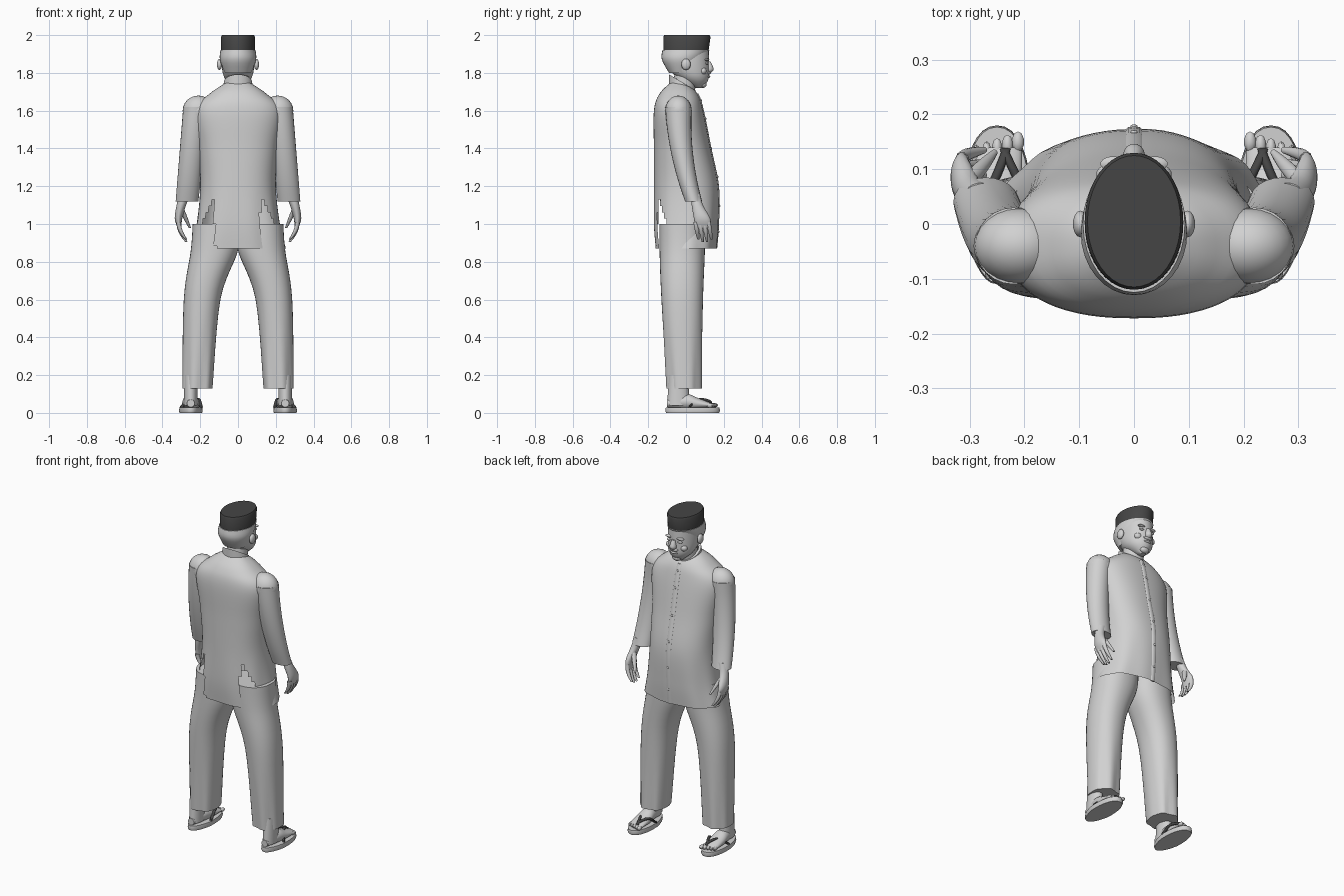
import bpy, bmesh, math
from mathutils import Vector, Matrix

cube = bpy.data.objects.get("Cube")
if cube:
    bpy.data.objects.remove(cube, do_unlink=True)


def material(name, value):
    mat = bpy.data.materials.new(name)
    mat.use_nodes = True
    colour = (value, value, value, 1)
    mat.diffuse_color = colour
    mat.node_tree.nodes["Principled BSDF"].inputs["Base Color"].default_value = colour
    return mat


GREY = material("light grey", .64)
DARK = material("charcoal", .06)


def finish(bm, name, mat):
    bmesh.ops.recalc_face_normals(bm, faces=bm.faces[:])
    mesh = bpy.data.meshes.new(name)
    bm.to_mesh(mesh)
    bm.free()
    mesh.materials.append(mat)
    part = bpy.data.objects.new(name, mesh)
    bpy.context.collection.objects.link(part)
    bpy.ops.object.select_all(action='DESELECT')
    part.select_set(True)
    bpy.context.view_layer.objects.active = part
    bpy.ops.object.shade_smooth_by_angle(angle=math.radians(45))


def spline(before, start, end, after, t):
    """Smooth blend from start to end, guided by the neighbouring values."""
    slope_in, slope_out = (end - before) / 2, (after - start) / 2
    ease = t * t * (3 - 2 * t)
    return (start + (end - start) * ease + slope_in * t * (1 - t) ** 2
            - slope_out * t * t * (1 - t))


def refine(rings, steps):
    """Add smooth in-between cross-sections."""
    padded = [rings[0], *rings, rings[-1]]
    result = []
    for window in zip(padded, padded[1:], padded[2:], padded[3:]):
        for k in range(steps):
            result.append([spline(*values, k / steps) for values in zip(*window)])
    return result + [rings[-1]]


def loft(name, rings, mat=GREY, side=1, axis="z", segments=24, steps=4, power=1,
         caps=True, deform=None, cut=None):
    """Skin oval sections (x, y, z, half width, half depth) along an axis."""
    bm = bmesh.new()
    loops = []
    for x, y, z, width, depth in refine(rings, steps):
        loop = []
        for i in range(segments):
            angle = math.tau * i / segments
            c, s = math.cos(angle), math.sin(angle)
            across = width * math.copysign(abs(c) ** power, c)
            along = depth * math.copysign(abs(s) ** power, s)
            offset = (across, along, 0) if axis == "z" else (across, 0, along)
            point = Vector((x, y, z)) + Vector(offset)
            if deform:
                deform(point, angle)
            point.x *= side
            loop.append(bm.verts.new(point))
        loops.append(loop)
    for low, high in zip(loops, loops[1:]):
        for i in range(segments):
            bm.faces.new((low[i - 1], low[i], high[i], high[i - 1]))
    if caps:
        bm.faces.new(loops[0])
        bm.faces.new(loops[-1])
    if cut:
        unwanted = [face for face in bm.faces if cut(face.calc_center_median())]
        bmesh.ops.delete(bm, geom=unwanted, context='FACES')
    finish(bm, name, mat)


def ball(name, position, size, segments=14):
    bm = bmesh.new()
    placing = Matrix.Translation(position) @ Matrix.Diagonal((*size, 1))
    bmesh.ops.create_uvsphere(bm, u_segments=segments, v_segments=segments // 2,
                              radius=1, matrix=placing)
    finish(bm, name, GREY)


# Cap, head, hair and neck
loft("cap", [(0, 0, 1.92, .09, .12), (0, .005, 1.99, .09, .125), (0, .005, 2, .085, .12)],
     DARK, segments=40, steps=1)
loft("head", [(0, .07, 1.72, .02, .02), (0, .04, 1.77, .07, .08), (0, .01, 1.84, .086, .112),
              (0, 0, 1.94, .085, .12)], segments=32)
loft("hair", [(0, -.03, 1.8, .07, .06), (0, -.02, 1.87, .096, .108), (0, 0, 1.92, .093, .125)],
     segments=32)
loft("neck", [(0, -.02, 1.65, .06, .06), (0, 0, 1.8, .06, .06)])

# Face details
loft("nose", [(0, .12, 1.86, .01, .01), (0, .125, 1.82, .02, .022), (0, .12, 1.8, .01, .01)],
     segments=14)
ball("moustache", (0, .118, 1.8), (.03, .014, .01))
ball("lips", (0, .115, 1.78), (.025, .014, .008))
ball("chin", (0, .09, 1.74), (.03, .02, .02))


# Shirt body with a rippled hem and a slit on each side
def ripple(point, angle):
    fall = max(0, 1.2 - point.z)
    swell = 1 + fall * math.sin(9 * angle + 1) / 20
    point.x *= swell
    point.y *= swell


def slit(centre):
    opening = (1.14 - centre.z) * .4
    return abs(centre.x) > .12 and 0 < centre.y + .15 < opening


shirt = [(0, -.04, 1.75, .06, .04), (0, -.04, 1.69, .15, .1), (0, -.04, 1.6, .23, .13),
         (0, -.02, 1.4, .21, .15), (0, 0, 1.2, .2, .17), (0, 0, 1, .22, .17),
         (0, 0, .87, .25, .16)]
loft("shirt", shirt, segments=64, steps=6, power=.85, caps=False, deform=ripple, cut=slit)

# Button strip following the shirt front
strip = [(0, y + depth, z, .015, .005) for x, y, z, width, depth in refine(shirt, 4)[4:]]
loft("button_strip", strip, segments=8, steps=1)
for x, y, z, width, depth in strip[2:-2:3]:
    ball("button", (0, y + depth, z), (.007, .004, .007), segments=8)


# Standing collar, high at the nape
def slant(point, angle):
    point.z -= .6 * (point.y + .02)


loft("collar", [(0, -.02, 1.7, .08, .07), (0, -.02, 1.75, .075, .07), (0, -.02, 1.75, .06, .06)],
     segments=32, steps=1, caps=False, deform=slant)


def crease(point, angle):
    point.y += max(0, .5 - point.z) * math.sin(6 * angle) / 60


def pinch_heel(point, angle):
    point.x += (point.x - .25) * min(0, point.y) * 2


moments = [i / 6 for i in range(7)]
for side, label in ((1, "left_"), (-1, "right_")):
    # Ear, eye, brow and cheek
    ball(label + "ear", (side * .098, 0, 1.845), (.014, .025, .03))
    ball(label + "eye", (side * .036, .11, 1.85), (.016, .01, .007))
    ball(label + "brow", (side * .038, .11, 1.87), (.024, .014, .007))
    ball(label + "cheek", (side * .045, .09, 1.81), (.025, .02, .02))

    # Shoulder and a sleeve bending forward
    ball(label + "shoulder", (side * .21, -.04, 1.6), (.083, .07, .08), segments=24)
    sleeve = [(.22 + t / 20, t * t * .08 - .04, 1.62 - t / 2, .07 - t / 100, .07 - t / 40)
              for t in moments]
    loft(label + "sleeve", sleeve, side=side)

    # Hand with curled fingers
    loft(label + "palm", [(.28, .05, 1.16, .03, .025), (.3, .06, 1.1, .025, .03),
                          (.315, .085, 1.03, .02, .043), (.31, .09, .98, .01, .04)], side=side)
    for i in range(4):
        length = .11 - .012 * abs(i - 1.5)
        base = .05 + i * .023
        finger = [(.314 - t * t * .04, base + t * .016, 1.01 - t * length,
                   .012 - t ** 3 * .006, .012 - t ** 3 * .006) for t in moments]
        loft(label + "finger", finger, side=side, segments=10, steps=1)
    thumb = [(.3 - t * .045, .08 + t * .05, 1.08 - t / 10, .014 - t ** 2 * .008,
              .016 - t ** 2 * .01) for t in moments]
    loft(label + "thumb", thumb, side=side, segments=10, steps=1)

    # Trouser leg, creased toward the ankle
    loft(label + "trouser_leg", [(.12, -.02, 1, .12, .12), (.125, -.02, .86, .125, .12),
                                 (.19, -.02, .6, .097, .11), (.215, -.01, .13, .08, .09)],
         side=side, segments=36, steps=6, power=.9, deform=crease)

    # Ankle, foot and toes
    loft(label + "ankle", [(.25, -.04, .2, .035, .05), (.25, -.04, .04, .035, .06)], side=side)
    loft(label + "foot", [(.25, -.1, .05, .02, .02), (.25, 0, .06, .04, .04),
                          (.25, .06, .05, .046, .03), (.25, .14, .04, .045, .01)],
         side=side, axis="y")
    for i in range(5):
        ball(label + "toe", (side * (.212 + i * .019), .15 - i * .006, .04),
             (.012 - i / 1000, .02, .012), segments=10)

    # Sandal with a forked strap
    loft(label + "sandal_sole", [(.25, .035, 0, .06, .14), (.25, .035, .01, .063, .145),
                                 (.25, .035, .028, .06, .142)],
         side=side, steps=1, segments=32, power=.9, deform=pinch_heel)
    for edge in (.195, .3):
        loft(label + "sandal_strap", [(edge, .015, .03, .009, .008),
                                      ((edge + .22) / 2, .07, .07, .009, .008),
                                      (.235, .13, .06, .008, .007), (.235, .14, .03, .006, .006)],
             DARK, side, axis="y", segments=10)
